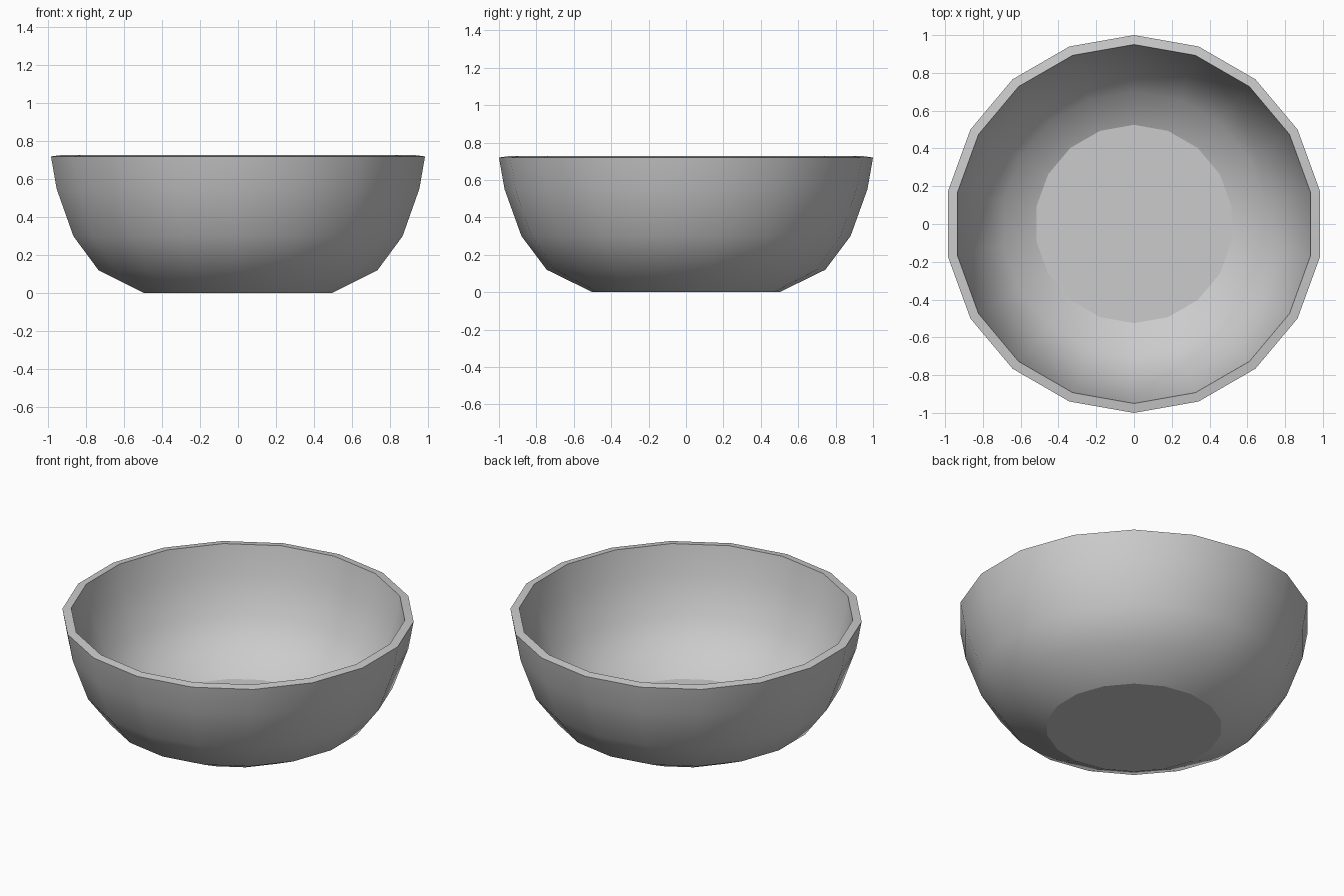
import bpy, bmesh, math

if "Cube" in bpy.data.objects:
    bpy.data.objects.remove(bpy.data.objects["Cube"])

SIDES = 18
# Profile (radius, height): outer wall upward, over the rim, inner wall down to the floor
PROFILE = [(0.50, 0.0), (0.745, 0.12), (0.88, 0.30), (0.97, 0.55), (1.0, 0.72),
           (0.95, 0.727), (0.917, 0.56), (0.83, 0.326), (0.70, 0.165), (0.525, 0.078)]
SHARP_RINGS = {0, 4, 5, 9}   # base edge, both rim edges, floor edge

bm = bmesh.new()


def ring(radius, height):
    step = 2 * math.pi / SIDES
    return [bm.verts.new((radius * math.cos(math.pi / 2 + i * step),
                          radius * math.sin(math.pi / 2 + i * step), height))
            for i in range(SIDES)]


# Wall and rim
rings = [ring(r, z) for r, z in PROFILE]
for low, high in zip(rings, rings[1:]):
    for i in range(SIDES):
        j = (i + 1) % SIDES
        bm.faces.new((low[i], low[j], high[j], high[i])).smooth = True

# Underside and inner floor
bm.faces.new(rings[0][::-1])
bm.faces.new(rings[-1])

# Crisp edges around base, rim and floor
for k in SHARP_RINGS:
    for i in range(SIDES):
        bm.edges.get((rings[k][i], rings[k][(i + 1) % SIDES])).smooth = False

bmesh.ops.recalc_face_normals(bm, faces=bm.faces)
mesh = bpy.data.meshes.new("bowl")
bm.to_mesh(mesh)
bm.free()
bowl = bpy.data.objects.new("bowl", mesh)
bpy.context.collection.objects.link(bowl)
